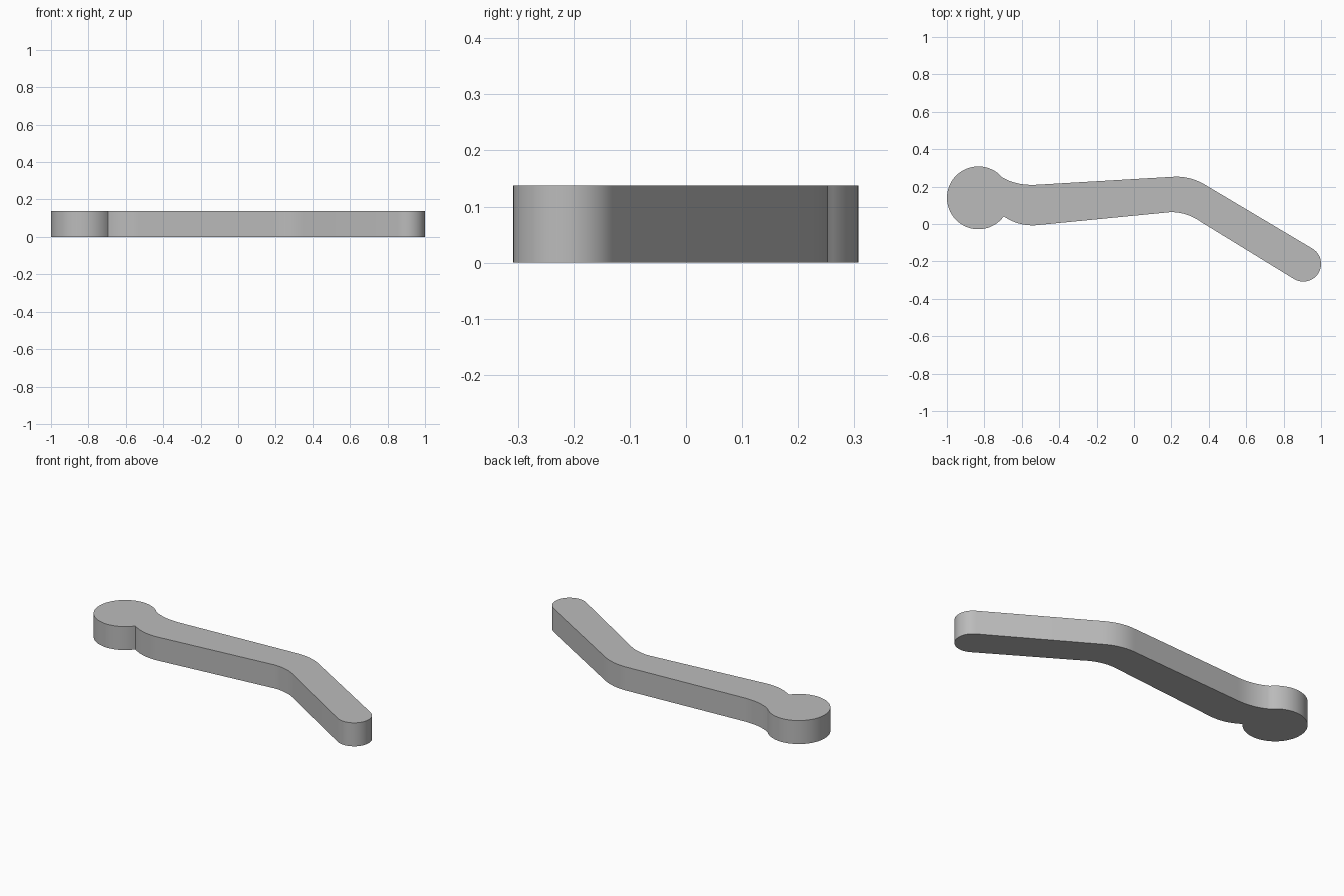
import bpy, bmesh
from math import sin, cos, radians
from mathutils import Vector

cube = bpy.data.objects.get("Cube")
if cube:
    bpy.data.objects.remove(cube, do_unlink=True)

HEIGHT = 0.138


def arc(cx, cy, r, start, end, steps):
    """Points on a circle, counter-clockwise, angles in degrees."""
    angles = [radians(start + (end - start) * i / steps) for i in range(steps + 1)]
    return [Vector((cx + r * cos(a), cy + r * sin(a), 0)) for a in angles]


def bend(a, b, c, steps=10):
    """Quadratic curve from a to c, pulled towards b."""
    a, b, c = (Vector((*p, 0)) for p in (a, b, c))
    ts = [i / steps for i in range(steps + 1)]
    return [a * (1 - t) ** 2 + b * 2 * t * (1 - t) + c * t * t for t in ts]


# Lever outline: round head, front neck, front elbow, round tip, back elbow, back neck
outline = arc(-0.832, 0.14, 0.168, 40.5, 324, 48)
outline += bend((-0.69, 0.037), (-0.62, -0.01), (-0.53, -0.007))
outline += bend((0.19, 0.063), (0.28, 0.068), (0.37, 0.004))
outline += arc(0.905, -0.213, 0.095, -120.7, 59.3, 24)
outline += bend((0.39, 0.204), (0.3, 0.261), (0.2, 0.252))
outline += bend((-0.52, 0.21), (-0.62, 0.204), (-0.697, 0.245))

# Extrude the outline into a flat plate
bm = bmesh.new()
face = bm.faces.new([bm.verts.new(p) for p in outline])
top = bmesh.ops.extrude_face_region(bm, geom=[face])
verts = [g for g in top["geom"] if isinstance(g, bmesh.types.BMVert)]
bmesh.ops.translate(bm, verts=verts, vec=(0, 0, HEIGHT))
bmesh.ops.recalc_face_normals(bm, faces=bm.faces)
mesh = bpy.data.meshes.new("lever_arm")
bm.to_mesh(mesh)
bm.free()

lever = bpy.data.objects.new("lever_arm", mesh)
bpy.context.collection.objects.link(lever)

# Plain grey
grey = bpy.data.materials.new("light_grey")
grey.use_nodes = True
colour = (0.5, 0.5, 0.5, 1)
grey.diffuse_color = colour
grey.node_tree.nodes["Principled BSDF"].inputs["Base Color"].default_value = colour
mesh.materials.append(grey)

# Smooth round sides, sharp rims and neck creases
bpy.ops.object.select_all(action='DESELECT')
lever.select_set(True)
bpy.context.view_layer.objects.active = lever
bpy.ops.object.shade_smooth_by_angle(angle=radians(30))
